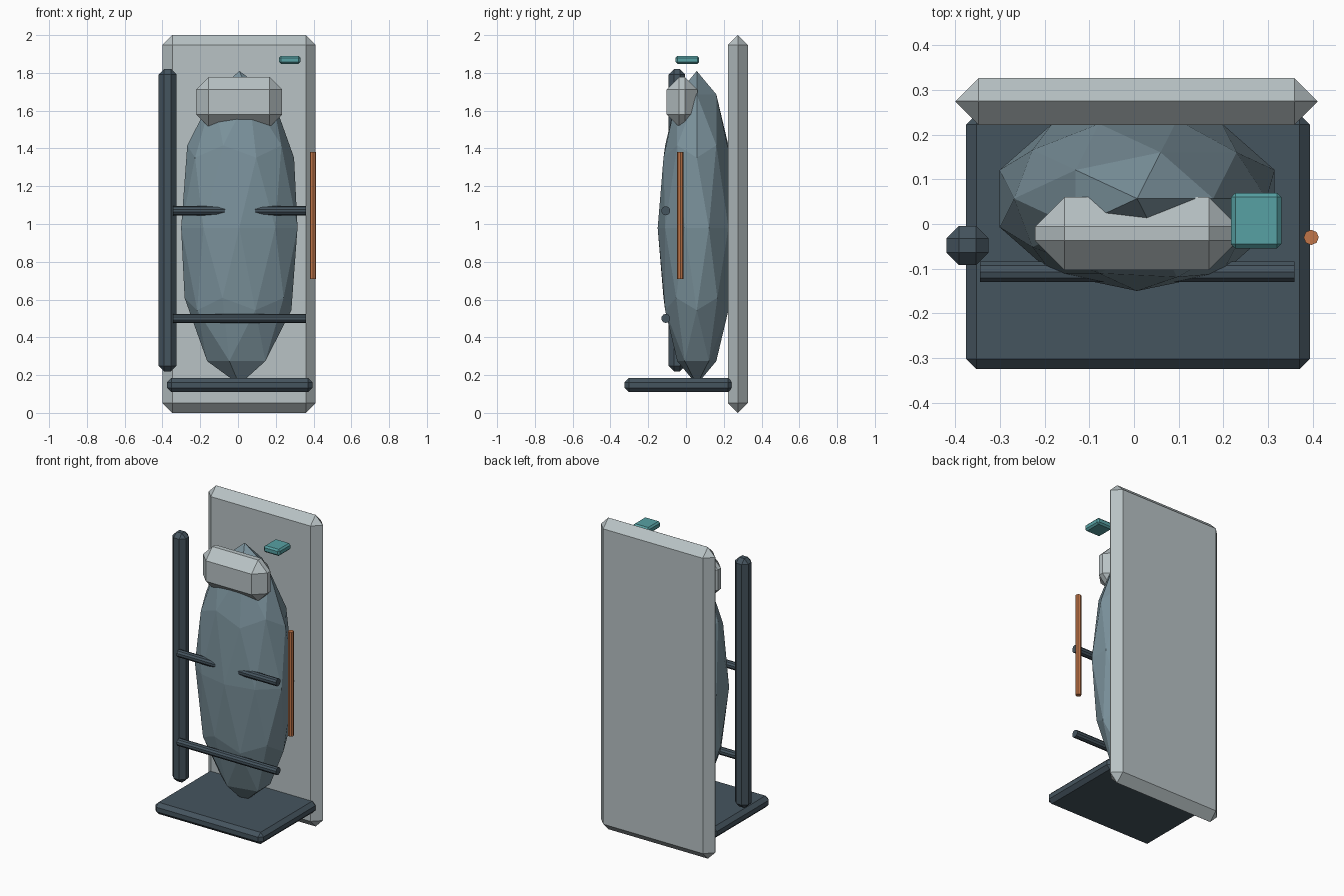
import bpy, math
from mathutils import Vector

cube = bpy.data.objects.get("Cube")
if cube:
    bpy.data.objects.remove(cube, do_unlink=True)


def material(name, rgb):
    m = bpy.data.materials.new(name)
    m.use_nodes = True
    m.diffuse_color = (*rgb, 1)
    m.node_tree.nodes["Principled BSDF"].inputs["Base Color"].default_value = (*rgb, 1)
    return m


pale = material("pale grey", (0.48, 0.54, 0.555))
dark = material("dark slate", (0.06, 0.089, 0.113))
blue = material("blue grey", (0.196, 0.285, 0.33))
teal = material("teal", (0.095, 0.355, 0.367))
orange = material("orange", (0.53, 0.178, 0.065))


def finish(name, mat):
    ob = bpy.context.object
    ob.name = name
    ob.data.materials.append(mat)
    return ob


def box(name, low, high, bevel, mat):
    """Chamfered box between two corners."""
    low, high = Vector(low), Vector(high)
    bpy.ops.mesh.primitive_cube_add(size=1, location=(low + high) / 2)
    ob = finish(name, mat)
    ob.scale = high - low
    bpy.ops.object.transform_apply(location=False, rotation=False, scale=True)
    mod = ob.modifiers.new("chamfer", 'BEVEL')
    mod.width = bevel
    mod.segments = 1
    mod.limit_method = 'NONE'


def rod(name, start, end, radius, sides, mat):
    """Straight rod between two points."""
    start, end = Vector(start), Vector(end)
    axis = end - start
    bpy.ops.mesh.primitive_cylinder_add(vertices=sides, radius=radius, depth=axis.length,
                                        location=(start + end) / 2)
    finish(name, mat).rotation_euler = axis.to_track_quat('Z', 'Y').to_euler()


# Backing panel, foot plate and side post
box("back_panel", (-0.40, 0.222, 0), (0.411, 0.327, 2), 0.052, pale)
box("foot_plate", (-0.376, -0.325, 0.11), (0.394, 0.246, 0.185), 0.023, dark)
box("side_post", (-0.42, -0.092, 0.22), (-0.326, -0.004, 1.82), 0.028, dark)

# Faceted body
bpy.ops.mesh.primitive_ico_sphere_add(subdivisions=2, radius=1, location=(0.007, 0.057, 0.98))
finish("body", blue).scale = (0.324, 0.207, 0.83)

# Head band and floating indicator
box("head_band", (-0.222, -0.103, 1.514), (0.234, 0.06, 1.778), 0.066, pale)
box("indicator", (0.217, -0.055, 1.848), (0.33, 0.07, 1.89), 0.01, teal)

# Restraint bars
for name, z in (("lower_bar", 0.5), ("upper_bar", 1.07)):
    rod(name, (-0.345, -0.107, z), (0.36, -0.107, z), 0.024, 10, dark)

# Side rod
rod("side_rod", (0.397, -0.03, 0.71), (0.397, -0.03, 1.38), 0.017, 8, orange)
